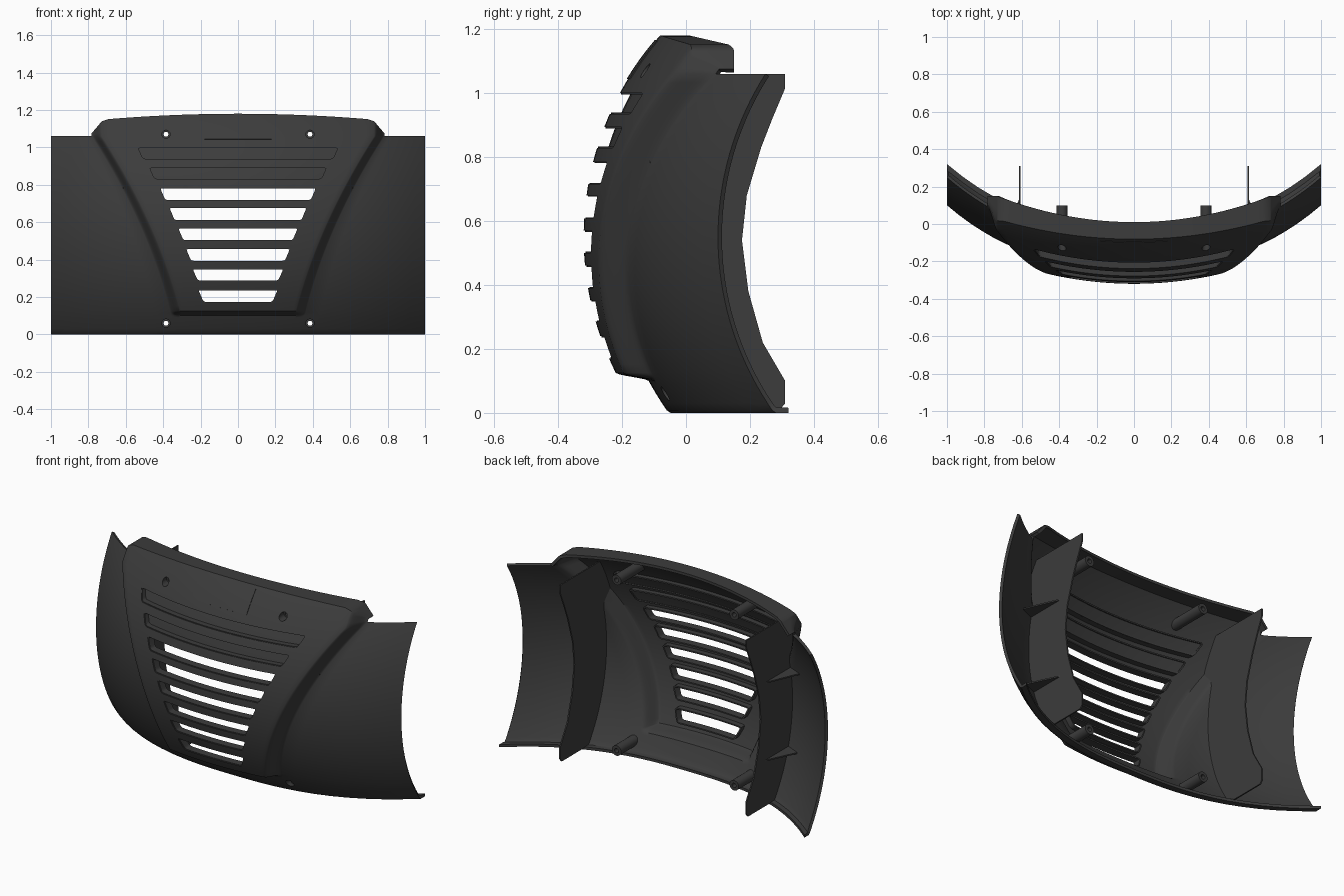
import bpy, bmesh, math
from mathutils import Vector

if "Cube" in bpy.data.objects:
    bpy.data.objects.remove(bpy.data.objects["Cube"])

mat = bpy.data.materials.new("dark_plastic")
mat.diffuse_color = (0.045, 0.045, 0.045, 1)
mat.use_nodes = True
mat.node_tree.nodes["Principled BSDF"].inputs["Base Color"].default_value = mat.diffuse_color


def sag(z):
    return 0.95 - math.sqrt(0.95 ** 2 - (z - 0.55) ** 2)


def surf(x, z, m=1.0):
    """Outer surface y: m=0 is the base shell, m=1 the raised panel."""
    base = -0.23 + 0.33 * abs(x) ** 2.6
    raised = -0.32 + 0.25 * x * x
    return base * (1 - m) + raised * m + sag(z)


def smooth(t):
    t = min(1, max(0, t))
    return t * t * (3 - 2 * t)


def edge(z):
    return 0.31 + 0.2 * z + 0.21 * z * z


def slot_end(z):
    return 0.17 + 0.14 * z + 0.23 * z * z


def make(name, verts, faces, thick=0, offset=-1):
    me = bpy.data.meshes.new(name)
    me.from_pydata(verts, [], faces)
    me.materials.append(mat)
    ob = bpy.data.objects.new(name, me)
    bpy.context.collection.objects.link(ob)
    if thick:
        s = ob.modifiers.new("thickness", 'SOLIDIFY')
        s.thickness, s.offset, s.use_even_offset = thick, offset, True
    return ob


def finish(ob, fix=True):
    bpy.ops.object.select_all(action='DESELECT')
    ob.select_set(True)
    bpy.context.view_layer.objects.active = ob
    for m in list(ob.modifiers):
        bpy.ops.object.modifier_apply(modifier=m.name)
    if fix:
        bm = bmesh.new()
        bm.from_mesh(ob.data)
        bmesh.ops.recalc_face_normals(bm, faces=bm.faces)
        bm.to_mesh(ob.data)
        bm.free()
    bpy.ops.object.shade_smooth_by_angle(angle=math.radians(35))


# ---- main shell: one sheet with embossed centre panel and top flange ----
half = [('in', i / 20) for i in range(21)] + [('ramp', i / 8) for i in range(1, 9)] \
    + [('out', i / 8) for i in range(1, 9)]
cols = [(-1, k, t) for k, t in reversed(half[1:])] + [(1, k, t) for k, t in half]


def column(c, z):
    s, kind, t = c
    ridge, foot = edge(z) - 0.03, edge(z) + 0.025
    if kind == 'in':
        return s * t * ridge, 1.0
    if kind == 'ramp':
        return s * (ridge + t * (foot - ridge)), 1 - smooth(t)
    return s * (foot + t * (1 - foot)), 0.0


def ztop(x):
    a = abs(x)
    return 1.18 - 0.06 * a * a if a < 0.72 else 1.149 - 0.074 * (a - 0.72) / 0.063


verts, index = [], {}
rows = [0, 0.008, 0.03, 0.06, 0.09, 0.1, 0.105, 0.11, 0.115, 0.12, 0.125]
rows += [0.125 + (1.06 - 0.125) * i / 34 for i in range(1, 35)]
extra = [0.3, 0.6, 0.85, 1.0]
nrow = 1 + len(rows) + len(extra) + 2
for j in range(nrow):
    for i, c in enumerate(cols):
        if j <= len(rows):
            z = rows[max(j - 1, 0)]
            x, m = column(c, z)
            y = surf(x, z, m * smooth((z - 0.1) / 0.025))
            if j == 0:                      # bottom lip
                y += 0.045
            elif j == 1:
                y += 0.006
        else:
            if c[1] == 'out':
                continue
            x, m = column(c, 1.06)
            k = j - len(rows) - 1
            z = 1.06 + (ztop(x) - 1.06) * extra[min(k, 3)]
            y = surf(x, z, m)
            if k > 3:                       # top flange
                rear = max(min(0.01 + 0.26 * x * x, 0.15), y + 0.02)
                y += (rear - y) * (k - 3) / 2
        index[i, j] = len(verts)
        verts.append((x, y, z))
faces = []
for j in range(nrow - 1):
    for i in range(len(cols) - 1):
        q = [(i, j), (i + 1, j), (i + 1, j + 1), (i, j + 1)]
        if all(p in index for p in q):
            faces.append([index[p] for p in q])
shell = make("shell", verts, faces, 0.016)


# ---- slots: rounded trapezoids shared by cutters and walls ----
def slot_loop(z0, z1, r=0.016):
    xt, xb = slot_end(z1), slot_end(z1) - 0.03
    cs = [Vector(p) for p in ((-xb, z0), (xb, z0), (xt, z1), (-xt, z1))]
    pts = []
    for i, c in enumerate(cs):
        a = c + (cs[i - 1] - c).normalized() * r
        nxt = cs[(i + 1) % 4]
        b = c + (nxt - c).normalized() * r
        pts += [a * (1 - t) ** 2 + c * 2 * t * (1 - t) + b * t * t for t in (0, .25, .5, .75, 1)]
        if i % 2 == 0:
            e = nxt + (c - nxt).normalized() * r
            pts += [b.lerp(e, k / 16) for k in range(1, 16)]
    return pts


def tube(loop, front, back, cap):
    n = len(loop)
    v = [(p[0], f(p), p[1]) for f in (front, back) for p in loop]
    f = [(k, (k + 1) % n, n + (k + 1) % n, n + k) for k in range(n)]
    if cap:
        f += [tuple(range(n))[::-1], tuple(range(n, 2 * n))]
    return v, f


def patch(name, z0, z1, x0, x1, off, thick):
    v, f, n, h = [], [], 20, 4
    for j in range(h + 1):
        t = j / h
        for i in range(n + 1):
            x = (x0 + (x1 - x0) * t) * (2 * i / n - 1)
            z = z0 + (z1 - z0) * t
            v.append((x, surf(x, z) + off, z))
    for j in range(h):
        for i in range(n):
            a = j * (n + 1) + i
            f.append((a, a + 1, a + n + 2, a + n + 1))
    finish(make(name, v, f, thick))


slots = [(0.17, 0.24), (0.285, 0.352), (0.39, 0.46), (0.5, 0.57),
         (0.607, 0.68), (0.715, 0.785), (0.828, 0.893), (0.935, 1.0)]
bosses = [(s * 0.385, z) for s in (-1, 1) for z in (0.06, 1.07)]
loops = [slot_loop(*s) for s in slots]
holes = [[(x + 0.022 * math.cos(a * math.pi / 12), z + 0.022 * math.sin(a * math.pi / 12))
          for a in range(24)] for x, z in bosses]
cv, cf = [], []
for lp in loops + holes:
    v, f = tube(lp, lambda p: -0.5, lambda p: 0.0, True)
    cf += [[k + len(cv) for k in q] for q in f]
    cv += v
cutter = make("slot_cutter", cv, cf)
finish(cutter)
cutter.hide_render = True
b = shell.modifiers.new("slots", 'BOOLEAN')
b.operation, b.solver, b.object = 'DIFFERENCE', 'EXACT', cutter
finish(shell, False)
bpy.data.objects.remove(cutter)

# ---- slot walls, and backs of the two blind slots ----
for k, lp in enumerate(loops):
    v, f = tube(lp, lambda p: surf(*p) + 0.004, lambda p: surf(*p) + 0.05, False)
    finish(make(f"slot_wall_{k + 1}", v, f, 0.008, 0))
for k, (z0, z1) in enumerate(slots[6:]):
    e = slot_end(z1)
    patch(f"blind_slot_back_{k + 1}", z0, z1, e - 0.03, e, 0.035, 0.01)

# ---- blank plate on the upper panel ----
patch("blank_plate", 1.045, 1.165, 0.18, 0.18, -0.004, 0.01)

# ---- hollow screw bosses ----
for k, (x, z) in enumerate(bosses):
    m = 1 if z > 0.5 else 0
    prof = [(0.022, None), (0.022, 0.04), (0.013, 0.04), (0.013, 0.1), (0.03, 0.1), (0.03, None)]
    v, f, n, h = [], [], 24, len(prof)
    for i in range(n):
        a = 2 * math.pi * i / n
        for r, y in prof:
            px, pz = x + r * math.cos(a), z + r * math.sin(a)
            s = surf(px, pz, m) + 0.006
            y = s if y is None else (surf(x, z, m) + 0.04 if y == 0.04 else y)
            v.append((px, y, pz))
        for j in range(h):
            i2, j2 = (i + 1) % n, (j + 1) % h
            f.append((i * h + j, i2 * h + j, i2 * h + j2, i * h + j2))
    finish(make(f"screw_boss_{k + 1}", v, f))

# ---- rear side fins with small gussets ----
inner = [(0.31, 1.06), (0.31, 1.015), (0.27, 0.92), (0.235, 0.83), (0.19, 0.68), (0.175, 0.54),
         (0.195, 0.38), (0.24, 0.22), (0.31, 0.1), (0.31, 0.03), (0.295, 0.012)]
for side, s in (("left", -1), ("right", 1)):
    X = 0.61
    poly = list(inner)
    for k in range(25):
        z = 0.012 + (1.06 - 0.012) * k / 24
        m = smooth((edge(z) + 0.025 - X) / 0.055)
        poly.append((surf(X, z, m) + 0.012, z))
    finish(make(f"{side}_fin", [(s * X, y, z) for y, z in poly],
                [tuple(range(len(poly)))], 0.008, 0))
    for k, z in enumerate((0.28, 0.74)):
        v = [(s * X, 0.14, z), (s * X, surf(X, z, 0) + 0.012, z), (s * 0.7, surf(0.7, z, 0) + 0.012, z)]
        finish(make(f"{side}_gusset_{k + 1}", v, [(0, 1, 2)], 0.008, 0))
